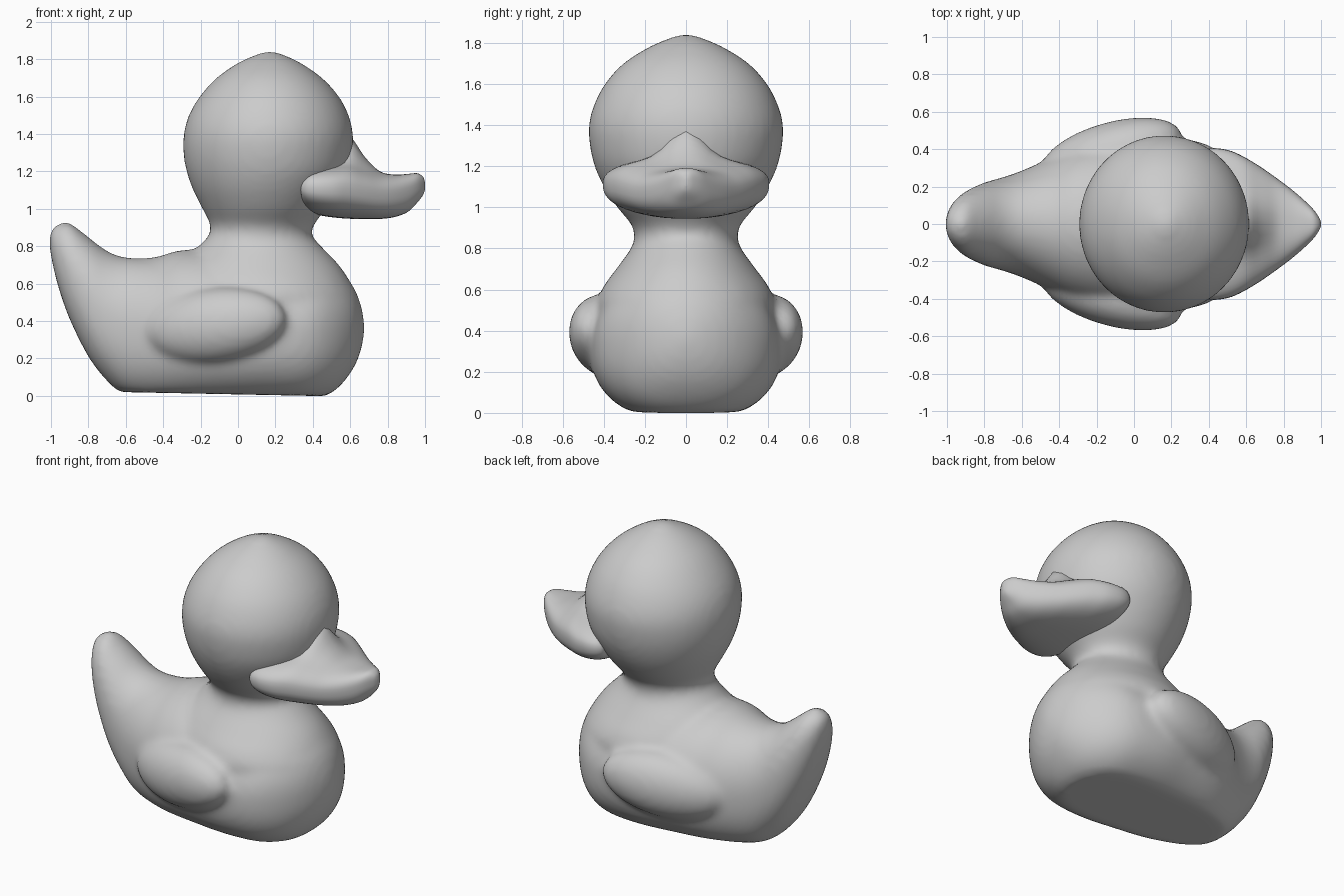
import bpy, bmesh
from math import sin, cos, pi, exp
from mathutils import Matrix

if "Cube" in bpy.data.objects:
    bpy.data.objects.remove(bpy.data.objects["Cube"])


def spline(rows, steps=4):
    """Catmull-Rom interpolation through rows of numbers."""
    out = []
    for i in range(len(rows) - 1):
        a, b = rows[max(i - 1, 0)], rows[i]
        c, d = rows[i + 1], rows[min(i + 2, len(rows) - 1)]
        for s in range(steps):
            t = s / steps
            out.append([0.5 * (2 * q + (r - p) * t + (2 * p - 5 * q + 4 * r - u) * t * t
                               + (3 * q - p - 3 * r + u) * t ** 3)
                        for p, q, r, u in zip(a, b, c, d)])
    return out + [list(rows[-1])]


def unit(a, power):
    """Point on a unit superellipse."""
    f = lambda v: abs(v) ** (2 / power) * (1 if v >= 0 else -1)
    return f(cos(a)), f(sin(a))


def loft(bm, rings):
    loops = [[bm.verts.new(p) for p in ring] for ring in rings]
    n = len(loops[0])
    for a, b in zip(loops, loops[1:]):
        for i in range(n):
            bm.faces.new((a[i], a[(i + 1) % n], b[(i + 1) % n], b[i]))
    bm.faces.new(loops[0][::-1])
    bm.faces.new(loops[-1])


def finish(bm, name):
    bmesh.ops.recalc_face_normals(bm, faces=bm.faces)
    me = bpy.data.meshes.new(name)
    bm.to_mesh(me)
    bm.free()
    ob = bpy.data.objects.new(name, me)
    bpy.context.collection.objects.link(ob)
    for p in me.polygons:
        p.use_smooth = True
    return ob


N = 48
ANG = [2 * pi * i / N for i in range(N)]
bm = bmesh.new()

# Body with raised tail: x, bottom z, top z, half width
body = [(-1.01, .80, .86, .02), (-.99, .70, .90, .08), (-.96, .58, .92, .125),
        (-.90, .41, .925, .175), (-.80, .21, .85, .222), (-.70, .08, .775, .25),
        (-.60, .0, .74, .285), (-.45, -.03, .74, .35), (-.30, -.04, .78, .41),
        (-.10, -.04, .77, .45), (.10, -.04, .72, .47), (.30, -.04, .72, .45),
        (.42, -.02, .72, .41), (.52, .03, .68, .335), (.60, .12, .61, .235),
        (.65, .22, .51, .13), (.675, .33, .40, .03)]
rings = []
for x, zb, zt, w in spline(body):
    ring = []
    floor = .02 - .02 * (x + .6)
    for a in ANG:
        c, s = unit(a, 2.4 if sin(a) < 0 else 2.0)
        ring.append((x, w * c, max((zb + zt) / 2 + (zt - zb) / 2 * s, floor)))
    rings.append(ring)
loft(bm, rings)

# Shoulders, neck and head: z, min x, max x, half width
head = [(.30, -.25, .60, .38), (.50, -.33, .645, .43), (.60, -.34, .605, .41),
        (.70, -.31, .54, .34), (.80, -.21, .445, .268), (.86, -.155, .395, .25),
        (.92, -.15, .41, .268), (1.0, -.19, .47, .335), (1.1, -.24, .535, .40),
        (1.2, -.275, .59, .445), (1.3, -.292, .612, .468), (1.4, -.29, .615, .473),
        (1.5, -.263, .592, .447), (1.6, -.205, .54, .395), (1.7, -.115, .45, .305),
        (1.78, .0, .335, .18), (1.825, .10, .24, .075), (1.845, .16, .18, .01)]
rings = []
for z, x0, x1, w in spline(head):
    rings.append([((x0 + x1) / 2 + (x1 - x0) / 2 * cos(a), w * sin(a), z) for a in ANG])
loft(bm, rings)

# Folded wings on both flanks
for side in (1, -1):
    m = (Matrix.Translation((-.12, side * .385, .375))
         @ Matrix.Rotation(side * .27, 4, 'Z') @ Matrix.Rotation(-.12, 4, 'Y')
         @ Matrix.Diagonal((.39, .16, .20, 1)))
    bmesh.ops.create_uvsphere(bm, u_segments=32, v_segments=20, radius=1, matrix=m)

duck = finish(bm, "body_and_head")
mod = duck.modifiers.new("merge", 'REMESH')
mod.mode = 'VOXEL'
mod.voxel_size = .022
mod.use_smooth_shade = True
mod = duck.modifiers.new("soften", 'SMOOTH')
mod.factor = .5
mod.iterations = 9

# Bill: x, bottom z, top z, half width, height of centre ridge
bill = [(.335, 1.07, 1.14, .35, .0), (.345, 1.02, 1.19, .375, .0), (.38, .985, 1.225, .398, .04),
        (.44, .965, 1.235, .405, .12), (.52, .953, 1.24, .39, .15), (.60, .947, 1.24, .352, .145),
        (.68, .945, 1.215, .303, .06), (.76, .946, 1.19, .247, .01), (.84, .957, 1.183, .187, .0),
        (.91, .985, 1.187, .127, .0), (.96, 1.035, 1.19, .077, .0),
        (.99, 1.075, 1.17, .034, .0), (1.0, 1.105, 1.14, .008, .0)]
bm = bmesh.new()
rings = []
for x, zb, zt, w, ridge in spline(bill):
    ring = []
    for a in ANG:
        c, s = unit(a, 2.5)
        y, z = w * c, zb + (zt - zb) * (.55 + (.45 if s > 0 else .55) * s)
        if s > 0:
            z += ridge * exp(-(y / .11) ** 2)
        ring.append((x, y, z))
    rings.append(ring)
loft(bm, rings)
finish(bm, "bill")
